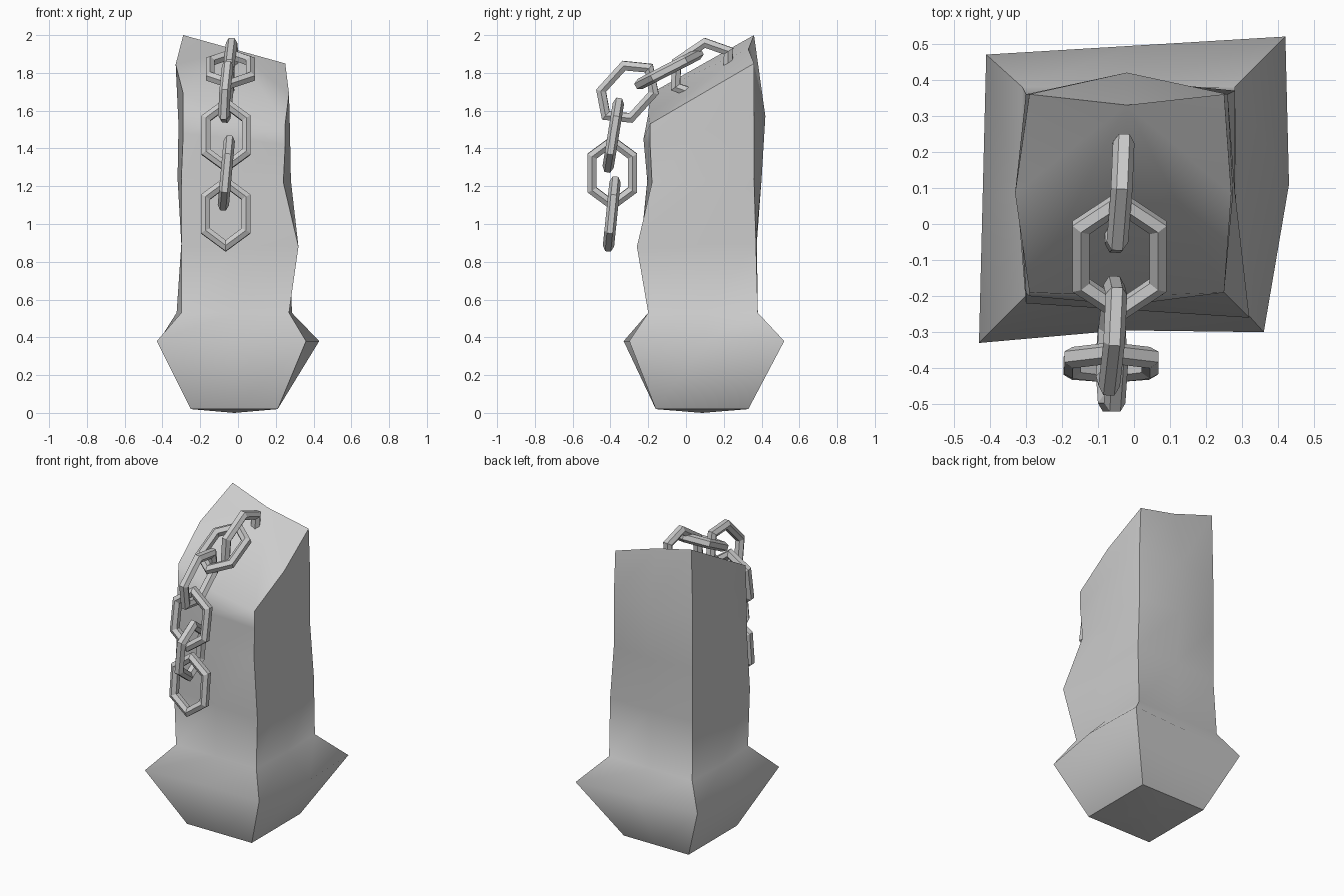
import bpy, bmesh, math
from mathutils import Vector

cube = bpy.data.objects.get("Cube")
if cube:
    bpy.data.objects.remove(cube, do_unlink=True)

grey = bpy.data.materials.new("stone_grey")
grey.use_nodes = True
colour = (0.6, 0.6, 0.6, 1)
grey.diffuse_color = colour
grey.node_tree.nodes["Principled BSDF"].inputs["Base Color"].default_value = colour


def make_object(name, bm):
    bmesh.ops.recalc_face_normals(bm, faces=bm.faces[:])
    mesh = bpy.data.meshes.new(name)
    bm.to_mesh(mesh)
    bm.free()
    mesh.materials.append(grey)
    obj = bpy.data.objects.new(name, mesh)
    bpy.context.collection.objects.link(obj)
    return obj


def bridge(bm, ring_a, ring_b):
    count = len(ring_a)
    for i in range(count):
        j = (i + 1) % count
        bm.faces.new((ring_a[i], ring_a[j], ring_b[j], ring_b[i]))


# Pillar sections in hundredths: four corners (front left of frame, going round),
# corner heights, and how far the middle of each side bulges outward
SECTIONS = [
    ([(-25, -16), (21, -16), (21, 33), (-25, 33)], (2, 2, 2, 2), (0, 0, 0, 0)),
    ([(-43, -33), (36, -30), (42, 52), (-41, 47)], (38, 38, 38, 38), (-2, 4, 0, 0)),
    ([(-30, -20), (27, -20), (28, 38), (-31, 38)], (53, 53, 53, 53), (0, 1, 0, 2)),
    ([(-30, -22), (32, -26), (28, 37), (-30, 36)], (89, 88, 90, 90), (0, -2, 1, 0)),
    ([(-30, -19), (24, -18), (26, 36), (-30, 36)], (124, 122, 124, 124), (2, 3, 4, 2)),
    ([(-29, -20), (25, -19), (26, 36), (-30, 36)], (148, 142, 157, 157), (3, 2, 6, 2)),
    ([(-29, -19), (25, -19), (25, 36), (-29, 36)], (169, 153, 185, 200), (1, 2, -3, 4)),
]
OUTWARD = [Vector((0, -1, 0)), Vector((1, 0, 0)), Vector((0, 1, 0)), Vector((-1, 0, 0))]


def build_pillar():
    bm = bmesh.new()
    rings = []
    for corners, heights, bulges in SECTIONS:
        points = [Vector((x, y, z)) for (x, y), z in zip(corners, heights)]
        ring = []
        for i, point in enumerate(points):
            middle = (point + points[(i + 1) % 4]) / 2 + OUTWARD[i] * bulges[i]
            ring += [bm.verts.new(point / 100), bm.verts.new(middle / 100)]
        rings.append(ring)
    for lower, upper in zip(rings, rings[1:]):
        bridge(bm, lower, upper)

    # Slanted top, fanned from the middle of the back edge
    top = rings[-1]
    top[1].co.z -= 0.03
    for i in range(6, 12):
        bm.faces.new((top[5], top[i % 8], top[(i + 1) % 8]))

    # Slightly pointed underside
    base = bm.verts.new((-0.02, 0.085, 0))
    for i in range(8):
        bm.faces.new((base, rings[0][(i + 1) % 8], rings[0][i]))

    # Smooth faces with hard corners and rims; the front rim stays soft
    for face in bm.faces:
        face.smooth = True
    hard = [(r[i], s[i]) for r, s in zip(rings, rings[1:]) for i in (0, 2, 4, 6)]
    hard += [(rings[0][i], rings[0][(i + 1) % 8]) for i in range(8)]
    hard += [(top[i], top[(i + 1) % 8]) for i in range(2, 8)]
    for pair in hard:
        bm.edges.get(pair).smooth = False
    return make_object("pillar", bm)


def chain_link(name, centre, along, across):
    """Stretched six-sided link swept with a six-sided bar."""
    u = Vector(along).normalized()
    w = Vector(across)
    w = (w - u * w.dot(u)).normalized()
    n = u.cross(w)
    outline = [(0.17, 0), (0.09, 0.107), (-0.09, 0.107),
               (-0.17, 0), (-0.09, -0.107), (0.09, -0.107)]
    bm = bmesh.new()
    sections = []
    for a, b in outline:
        # Mitre the bar at each corner of the link
        out = Vector((a, b)).normalized() if b == 0 else Vector((0.55, 1.0))
        if b != 0:
            out = Vector((math.copysign(out.x, a), math.copysign(out.y, b)))
        stretch = 1.25 if b == 0 else 1.0
        ring = []
        for k in range(6):
            angle = k * math.pi / 3
            side = math.sin(angle) * 0.027 * stretch
            p = u * (a + out.x * side) + w * (b + out.y * side)
            ring.append(bm.verts.new(Vector(centre) + p + n * math.cos(angle) * 0.03))
        sections.append(ring)
    for i in range(6):
        bridge(bm, sections[i], sections[(i + 1) % 6])
    return make_object(name, bm)


build_pillar()

# Chain from the hanging end up to the link sunk in the slanted top
X, Y = (1, 0, 0), (0, 1, 0)
LINKS = [
    ((-0.065, -0.393, 1.053), (0, 0.04, 0.39), X),
    ((-0.062, -0.39, 1.27), (0.035, 0, 0.38), Y),
    ((-0.063, -0.385, 1.47), (0, 0.06, 0.37), X),
    ((-0.062, -0.31, 1.70), (0.03, 0.26, 0.285), (0, -0.285, 0.26)),
    ((-0.04, -0.09, 1.82), (0, 0.35, 0.18), X),
    ((-0.04, 0.085, 1.82), (0.025, 0.31, 0.21), (0, -0.21, 0.31)),
]
for number, (centre, along, across) in enumerate(LINKS, 1):
    chain_link(f"chain_link_{number}", centre, along, across)
